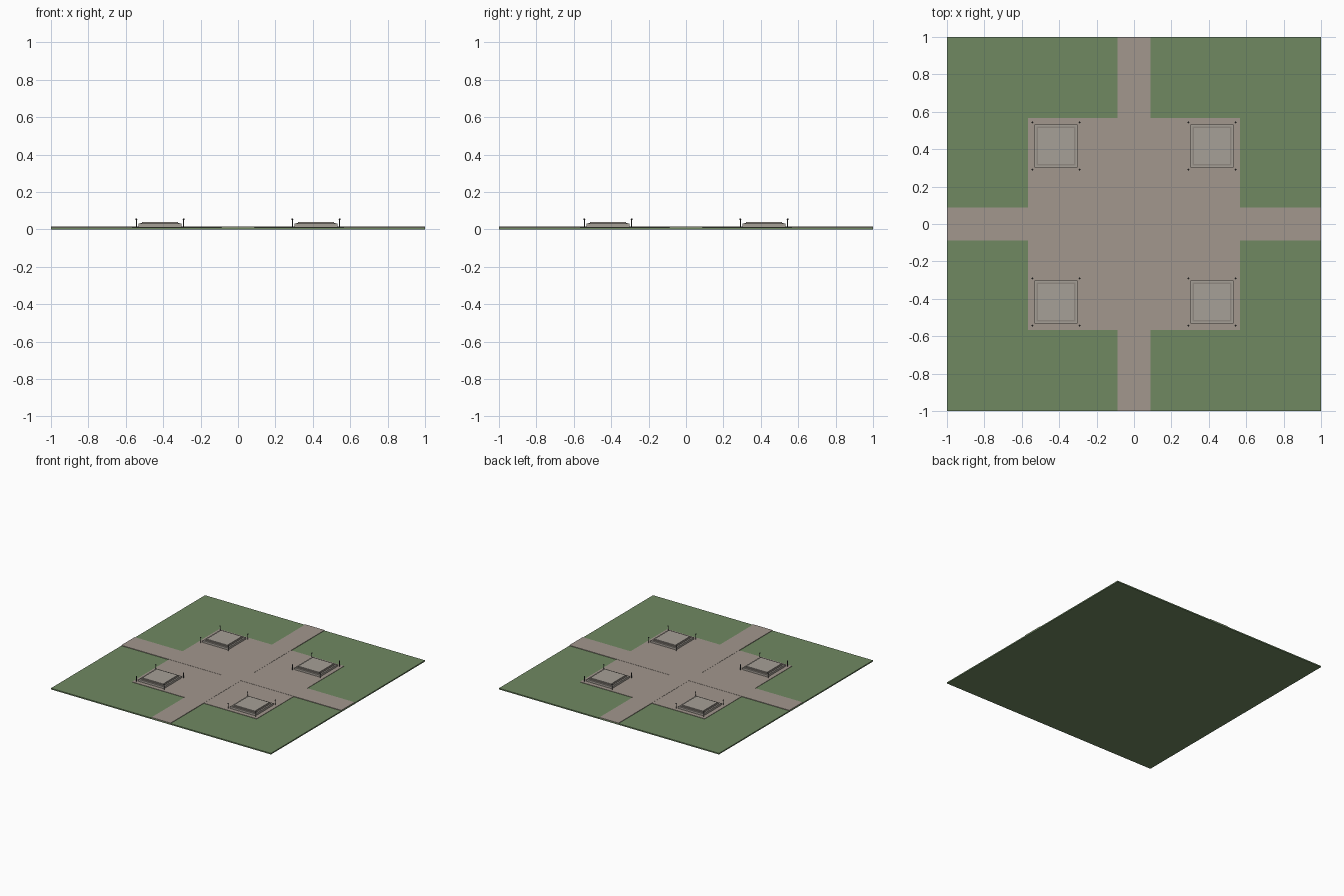
import bpy

if "Cube" in bpy.data.objects:
    bpy.data.objects.remove(bpy.data.objects["Cube"])

def material(name, rgb):
    m = bpy.data.materials.new(name)
    m.diffuse_color = (*rgb, 1)
    m.use_nodes = True
    m.node_tree.nodes["Principled BSDF"].inputs["Base Color"].default_value = m.diffuse_color
    return m

grass = material("grass", (0.16, 0.25, 0.12))
paving = material("paving", (0.36, 0.31, 0.27))
stone = material("stone", (0.38, 0.35, 0.31))
trim = material("trim_stone", (0.28, 0.25, 0.22))
iron = material("iron", (0.05, 0.05, 0.05))

def box(name, x, y, z0, z1, hx, hy, mat):
    bpy.ops.mesh.primitive_cube_add(size=2, location=(x, y, (z0 + z1) / 2))
    o = bpy.context.object
    o.name = name
    o.scale = (hx, hy, (z1 - z0) / 2)
    bpy.ops.object.transform_apply(location=False, rotation=False, scale=True)
    o.data.materials.append(mat)
    return o

def post(x, y):
    # thin rod with a small ball finial
    bpy.ops.mesh.primitive_cylinder_add(vertices=8, radius=0.0025, depth=0.042,
                                        location=(x, y, 0.033))
    o = bpy.context.object
    o.name = "lamp_post"
    o.data.materials.append(iron)
    bpy.ops.mesh.primitive_uv_sphere_add(segments=8, ring_count=6, radius=0.005,
                                         location=(x, y, 0.054))
    o = bpy.context.object
    o.name = "lamp_ball"
    o.data.materials.append(iron)

# lawn, plaza and crossing paths
box("lawn", 0, 0, 0, 0.01, 1, 1, grass)
box("plaza", 0, 0, 0.005, 0.0132, 0.567, 0.567, paving)
box("path_long", 0, 0, 0.005, 0.0145, 1, 0.087, paving)
for s in (-1, 1):
    box("path_cross", 0, s * 0.5435, 0.005, 0.0145, 0.087, 0.4565, paving)

# four stepped plinths with corner posts
C = 0.417
for sx in (-1, 1):
    for sy in (-1, 1):
        x, y = sx * C, sy * C
        box("plinth_base", x, y, 0.012, 0.030, 0.115, 0.115, stone)
        box("plinth_step", x, y, 0.029, 0.034, 0.103, 0.103, trim)
        box("plinth_top", x, y, 0.033, 0.040, 0.095, 0.095, stone)
        for px in (-1, 1):
            for py in (-1, 1):
                post(x + px * 0.126, y + py * 0.126)
